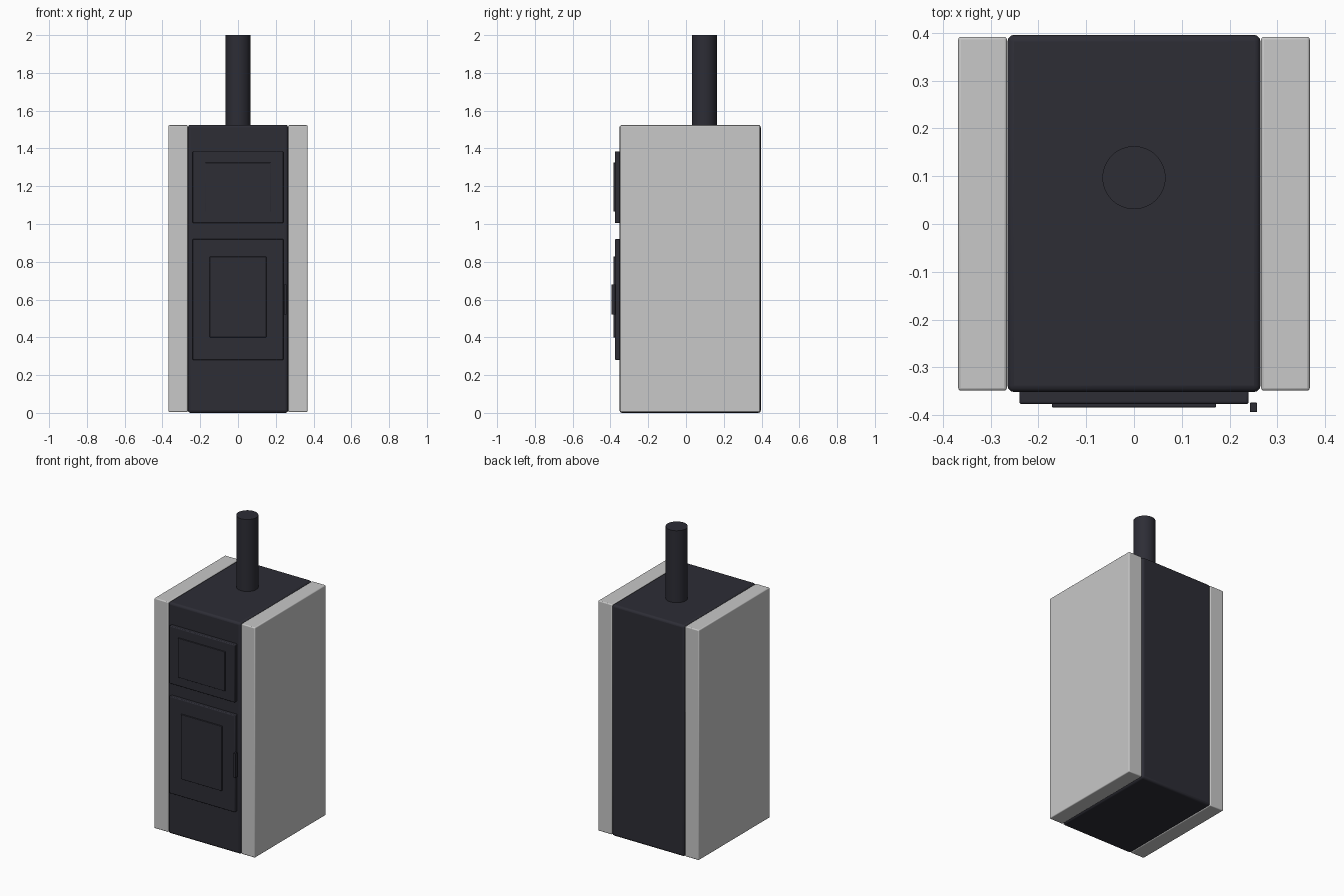
import bpy

if "Cube" in bpy.data.objects:
    bpy.data.objects.remove(bpy.data.objects["Cube"])


def material(name, rgb):
    m = bpy.data.materials.new(name)
    m.diffuse_color = (*rgb, 1)
    m.use_nodes = True
    m.node_tree.nodes["Principled BSDF"].inputs["Base Color"].default_value = m.diffuse_color
    return m


DARK = material("charcoal_steel", (0.026, 0.026, 0.036))
STONE = material("pale_stone", (0.58, 0.58, 0.58))


def finish(ob, name, mat, bevel=0, segments=3):
    ob.name = name
    ob.data.materials.append(mat)
    if bevel:
        b = ob.modifiers.new("rounded_edges", 'BEVEL')
        b.width = bevel
        b.segments = segments
    bpy.ops.object.shade_smooth_by_angle()
    return ob


def box(name, x, y, z, mat, bevel):
    """Rounded box from (min, max) ranges on each axis."""
    bpy.ops.mesh.primitive_cube_add(size=1, location=[sum(r) / 2 for r in (x, y, z)])
    ob = bpy.context.object
    ob.scale = [r[1] - r[0] for r in (x, y, z)]
    bpy.ops.object.transform_apply(location=False, rotation=False, scale=True)
    return finish(ob, name, mat, bevel)


# Main stove body
box("stove_body", (-0.265, 0.265), (-0.352, 0.396), (0, 1.525), DARK, 0.014)

# Stone cladding on both sides
box("left_panel", (-0.368, -0.266), (-0.349, 0.392), (0.004, 1.523), STONE, 0.006)
box("right_panel", (0.266, 0.368), (-0.349, 0.392), (0.004, 1.523), STONE, 0.006)

# Doors and their raised glass plates
box("upper_door", (-0.24, 0.24), (-0.377, -0.345), (1.005, 1.385), DARK, 0.005)
box("upper_glass", (-0.172, 0.172), (-0.384, -0.370), (1.065, 1.325), DARK, 0.002)
box("lower_door", (-0.24, 0.24), (-0.376, -0.345), (0.28, 0.92), DARK, 0.005)
box("lower_glass", (-0.15, 0.15), (-0.384, -0.370), (0.40, 0.827), DARK, 0.002)

# Door handle
box("door_handle", (0.243, 0.258), (-0.394, -0.374), (0.52, 0.68), DARK, 0.002)

# Flue pipe
bpy.ops.mesh.primitive_cylinder_add(vertices=48, radius=0.066, depth=0.5,
                                    location=(0, 0.097, 1.75))
finish(bpy.context.object, "flue_pipe", DARK)
